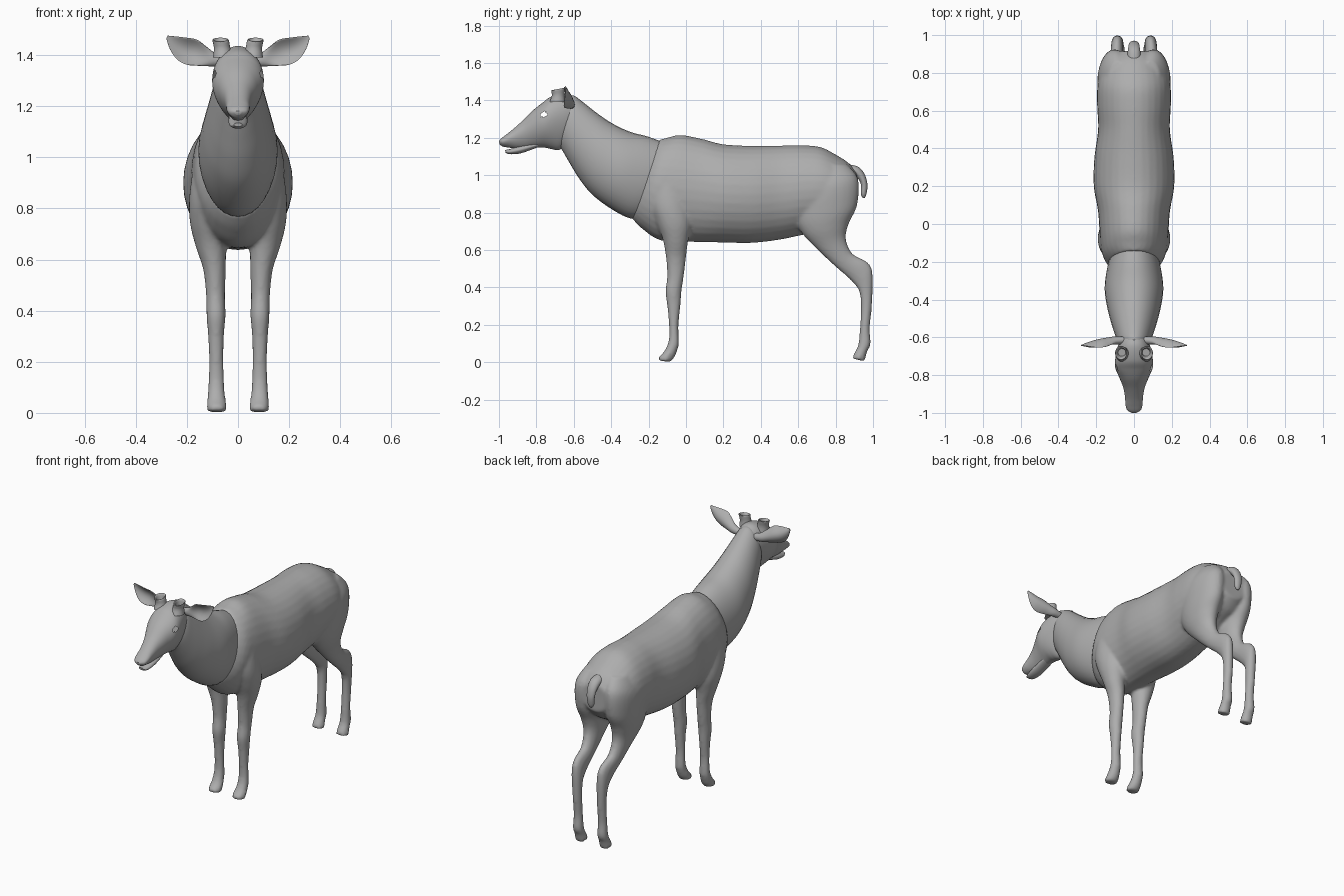
import bpy, bmesh, math
from mathutils import Vector

hide = bpy.data.materials.new("grey_hide")
hide.diffuse_color = (0.42, 0.42, 0.42, 1)


def spline(rows, steps):
    """Catmull-Rom interpolation through rows of numbers."""
    out = []
    for i in range(len(rows) - 1):
        p0, p1, p2 = rows[max(i - 1, 0)], rows[i], rows[i + 1]
        p3 = rows[min(i + 2, len(rows) - 1)]
        for k in range(steps):
            t = k / steps
            out.append([0.5 * (2 * b + (c - a) * t + (2 * a - 5 * b + 4 * c - d) * t * t
                               + (3 * b - a - 3 * c + d) * t ** 3)
                        for a, b, c, d in zip(p0, p1, p2, p3)])
    out.append(list(rows[-1]))
    return out


def skin(bm, rings):
    """Bridge rings of points and cap both ends."""
    loops = [[bm.verts.new(p) for p in ring] for ring in rings]
    n = len(loops[0])
    for a, b in zip(loops, loops[1:]):
        for j in range(n):
            bm.faces.new((a[j], a[(j + 1) % n], b[(j + 1) % n], b[j]))
    bm.faces.new(loops[0][::-1])
    bm.faces.new(loops[-1])


def loft(bm, sections, side=1, taper=0.0, n=32, steps=5):
    """Sections are (y, z of one edge, y, z of the other edge, centre x, half width)."""
    rings = []
    for ya, za, yb, zb, xc, hw in spline(sections, steps):
        ring = []
        for j in range(n):
            c, s = math.cos(math.tau * j / n), math.sin(math.tau * j / n)
            ring.append(Vector((side * (xc + s * hw * (1 + taper * c)),
                                (ya + yb) / 2 + c * (ya - yb) / 2,
                                (za + zb) / 2 + c * (za - zb) / 2)))
        rings.append(ring)
    skin(bm, rings)


def finish(name, bm, angle=50):
    bmesh.ops.recalc_face_normals(bm, faces=bm.faces)
    me = bpy.data.meshes.new(name)
    bm.to_mesh(me)
    bm.free()
    me.materials.append(hide)
    ob = bpy.data.objects.new(name, me)
    bpy.context.collection.objects.link(ob)
    bpy.ops.object.select_all(action='DESELECT')
    ob.select_set(True)
    bpy.context.view_layer.objects.active = ob
    bpy.ops.object.shade_smooth_by_angle(angle=math.radians(angle))
    return ob


# Torso, front legs and hind legs, fused into one skin
torso = [(-.14, 1.19, -.29, .77, 0, .13), (-.10, 1.20, -.23, .71, 0, .165),
         (-.03, 1.215, -.13, .65, 0, .18), (.08, 1.195, .05, .643, 0, .19),
         (.20, 1.165, .20, .64, 0, .213), (.35, 1.157, .35, .638, 0, .21),
         (.50, 1.158, .50, .655, 0, .19), (.62, 1.16, .62, .68, 0, .195),
         (.72, 1.15, .72, .70, 0, .195), (.80, 1.11, .79, .74, 0, .18),
         (.87, 1.065, .86, .78, 0, .145), (.915, 1.01, .915, .84, 0, .09)]
front_leg = [(-.18, 1.0, 0, 1.0, .10, .07), (-.19, .85, .02, .85, .11, .08),
             (-.16, .75, .03, .74, .11, .078), (-.125, .66, .01, .64, .105, .06),
             (-.107, .56, 0, .56, .092, .044), (-.10, .46, -.012, .46, .088, .037),
             (-.11, .38, -.024, .38, .086, .037), (-.10, .30, -.03, .30, .086, .031),
             (-.091, .20, -.04, .20, .085, .028), (-.092, .12, -.038, .11, .085, .031),
             (-.115, .06, -.04, .085, .085, .034), (-.148, .025, -.06, .03, .083, .038),
             (-.144, .01, -.085, 0, .083, .037)]
hind_leg = [(.64, 1.05, .86, 1.06, .08, .06), (.58, .92, .92, .98, .10, .09),
            (.58, .78, .915, .84, .105, .085), (.62, .69, .87, .74, .105, .07),
            (.70, .605, .855, .66, .10, .05), (.80, .51, .89, .58, .095, .036),
            (.88, .44, .97, .535, .09, .033), (.925, .38, .998, .47, .088, .031),
            (.935, .30, .994, .30, .085, .027), (.93, .18, .982, .18, .085, .027),
            (.92, .09, .987, .10, .085, .031), (.895, .04, .968, .055, .085, .035),
            (.89, .02, .955, .005, .085, .037)]
bm = bmesh.new()
loft(bm, torso)
for side in (-1, 1):
    loft(bm, front_leg, side)
    loft(bm, hind_leg, side)
body = finish("torso_and_legs", bm)
fuse = body.modifiers.new("fuse", 'REMESH')
fuse.mode = 'VOXEL'
fuse.voxel_size = 0.01
fuse.use_smooth_shade = True
blend = body.modifiers.new("blend", 'SMOOTH')
blend.factor = 0.5
blend.iterations = 4

# Neck, slipping inside the shoulders and the back of the head
bm = bmesh.new()
loft(bm, [(-.08, 1.16, -.20, .77, 0, .12), (-.20, 1.205, -.30, .77, 0, .145),
          (-.30, 1.232, -.40, .82, 0, .155), (-.40, 1.28, -.50, .895, 0, .14),
          (-.48, 1.335, -.57, .98, 0, .12), (-.55, 1.39, -.625, 1.07, 0, .10),
          (-.60, 1.425, -.66, 1.13, 0, .085), (-.63, 1.42, -.69, 1.17, 0, .065)])
finish("neck", bm)

# Head shell with open eye sockets
bm = bmesh.new()
loft(bm, [(-.58, 1.405, -.64, 1.16, 0, .07), (-.64, 1.435, -.68, 1.135, 0, .086),
          (-.72, 1.42, -.72, 1.14, 0, .098), (-.77, 1.385, -.76, 1.148, 0, .096),
          (-.82, 1.345, -.81, 1.147, 0, .075), (-.87, 1.295, -.86, 1.142, 0, .056),
          (-.92, 1.25, -.905, 1.142, 0, .047), (-.96, 1.218, -.95, 1.148, 0, .044),
          (-.987, 1.197, -.98, 1.153, 0, .036), (-1.0, 1.182, -.996, 1.165, 0, .014)],
     taper=0.2, n=72, steps=10)
sockets = []
for f in bm.faces:
    c = f.calc_center_median()
    if abs(c.x) > .05 and ((c.y + .76) / .02) ** 2 + ((c.z - 1.325) / .013) ** 2 < 1:
        sockets.append(f)
bmesh.ops.delete(bm, geom=sockets, context='FACES')
finish("head", bm)

# Lower jaw
bm = bmesh.new()
loft(bm, [(-.79, 1.18, -.79, 1.15, 0, .035), (-.88, 1.16, -.88, 1.118, 0, .037),
          (-.94, 1.14, -.94, 1.112, 0, .03), (-.967, 1.135, -.965, 1.12, 0, .016)])
finish("lower_jaw", bm)

# Tail
bm = bmesh.new()
loft(bm, [(.86, 1.06, .85, 1.0, 0, .035), (.92, 1.045, .89, 1.0, 0, .034),
          (.955, 1.005, .92, .98, 0, .03), (.97, .95, .935, .95, 0, .026),
          (.965, .90, .935, .90, 0, .02), (.955, .878, .945, .878, 0, .007)])
finish("tail", bm)

# Hollow horn stumps and cupped ears on both sides
ear = [(.06, 1.375, .020, -.615, .020, 0), (.10, 1.382, .026, -.617, .022, .004),
       (.14, 1.396, .038, -.617, .016, .022), (.18, 1.411, .049, -.618, .010, .034),
       (.22, 1.425, .043, -.625, .007, .028), (.255, 1.447, .026, -.635, .005, .012),
       (.278, 1.470, .006, -.643, .003, 0)]
for side, label in ((-1, "left"), (1, "right")):
    bm = bmesh.new()
    loft(bm, [(-.73, 1.39, -.645, 1.39, .058, .04), (-.717, 1.425, -.65, 1.43, .062, .032),
              (-.72, 1.452, -.645, 1.465, .068, .032), (-.71, 1.45, -.655, 1.462, .068, .025),
              (-.70, 1.425, -.66, 1.43, .064, .02)], side, steps=3)
    finish("horn_stump_" + label, bm, 40)

    # Ear sections: x, z centre, half height, y centre, half thickness, forward cup
    bm = bmesh.new()
    rings = []
    for x, z, h, y, t, cup in spline(ear, 5):
        ring = []
        for j in range(24):
            c, s = math.cos(math.tau * j / 24), math.sin(math.tau * j / 24)
            ring.append(Vector((side * (x - .02 * c * h / .05),
                                y + t * s - cup * c * c, z + h * c)))
        rings.append(ring)
    skin(bm, rings)
    finish("ear_" + label, bm)
